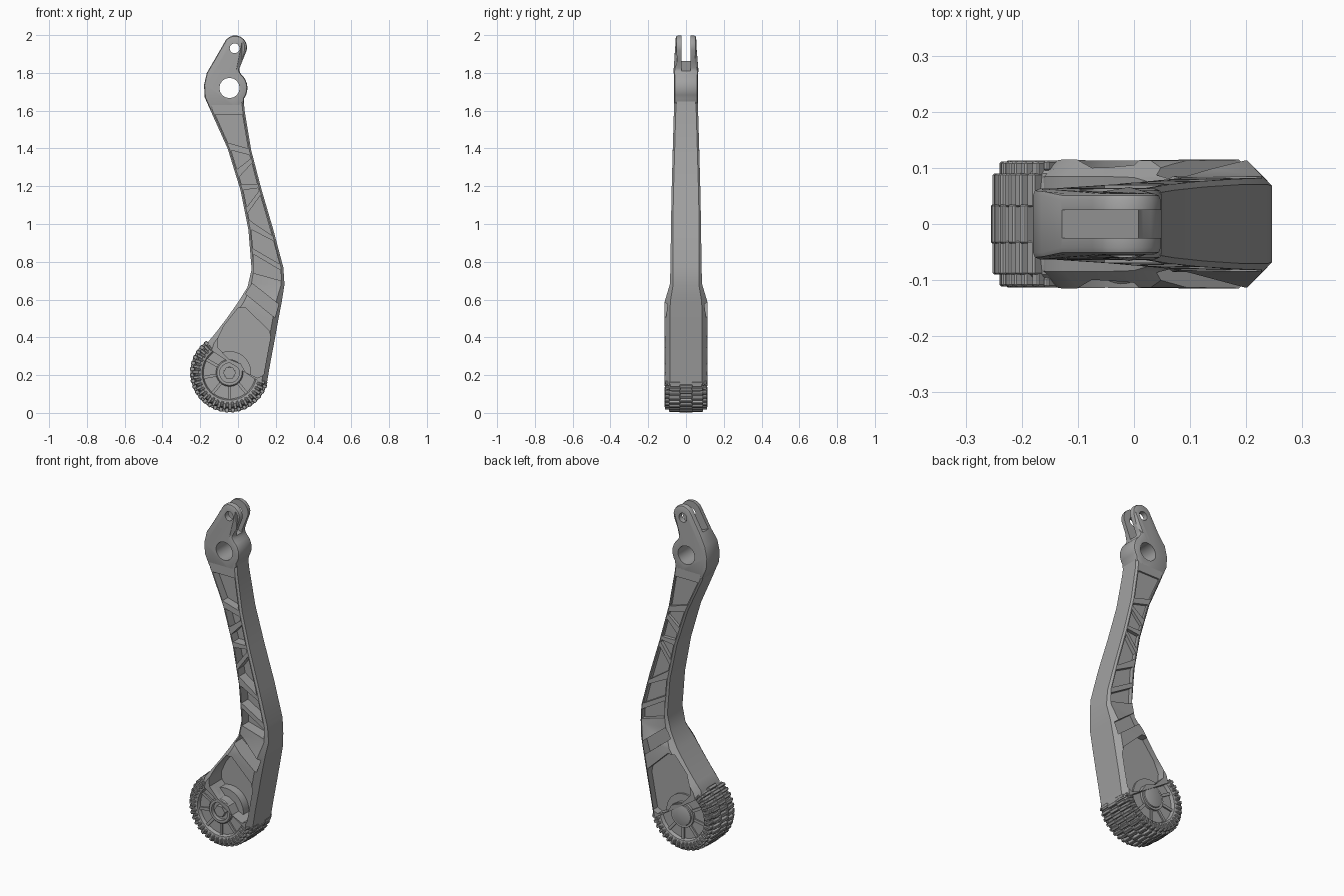
import bpy, bmesh, math
from mathutils import Matrix, Vector

if "Cube" in bpy.data.objects:
    bpy.data.objects.remove(bpy.data.objects["Cube"])

grey = bpy.data.materials.new("mid_grey")
grey.use_nodes = True
COLOUR = (0.36, 0.36, 0.36, 1)
grey.diffuse_color = COLOUR
grey.node_tree.nodes["Principled BSDF"].inputs["Base Color"].default_value = COLOUR
WHEEL = Vector((-0.045, 0, 0.212))
PIVOT = (-0.045, 1.72)
TIP = (-0.015, 1.935)


def finish(name, bm):
    bmesh.ops.recalc_face_normals(bm, faces=bm.faces)
    mesh = bpy.data.meshes.new(name)
    bm.to_mesh(mesh)
    bm.free()
    ob = bpy.data.objects.new(name, mesh)
    bpy.context.collection.objects.link(ob)
    mesh.materials.append(grey)
    return ob


def bridge(bm, rings, closed=False):
    n = len(rings[0])
    pairs = list(zip(rings, rings[1:])) + ([(rings[-1], rings[0])] if closed else [])
    for a, b in pairs:
        for i in range(n):
            bm.faces.new((a[i], a[(i + 1) % n], b[(i + 1) % n], b[i]))
    if not closed:
        bm.faces.new(rings[0])
        bm.faces.new(rings[-1])


def prism(bm, points, y0, y1):
    bridge(bm, [[bm.verts.new((x, y, z)) for x, z in points] for y in (y0, y1)])


def circle(centre, r, n=32, start=0, end=360):
    full = abs(end - start) == 360
    steps = n if full else n - 1
    angles = [math.radians(start + (end - start) * i / steps) for i in range(n)]
    return [(centre[0] + r * math.cos(a), centre[1] + r * math.sin(a)) for a in angles]


def prism_object(name, points, y0, y1):
    bm = bmesh.new()
    prism(bm, points, y0, y1)
    return finish(name, bm)


def apply_modifier(ob, mod):
    bpy.context.view_layer.objects.active = ob
    bpy.ops.object.modifier_apply(modifier=mod.name)


def cut(ob, cutter):
    cutter.hide_render = True
    mod = ob.modifiers.new("cut", 'BOOLEAN')
    mod.object, mod.operation, mod.solver = cutter, 'DIFFERENCE', 'EXACT'
    apply_modifier(ob, mod)


def bevel(ob, width, segments=2):
    mod = ob.modifiers.new("bevel", 'BEVEL')
    mod.width, mod.segments, mod.limit_method = width, segments, 'ANGLE'
    mod.angle_limit = math.radians(50)
    apply_modifier(ob, mod)


# Arm and wheel housing: left x, z, right x, z, half thickness, chamfer
STATIONS = [
    (-0.16, 1.66, 0.03, 1.66, 0.062, 0.012), (-0.145, 1.60, 0.035, 1.60, 0.064, 0.01),
    (-0.055, 1.40, 0.07, 1.39, 0.07, 0.01), (0.013, 1.18, 0.125, 1.18, 0.076, 0.01),
    (0.055, 0.97, 0.187, 0.97, 0.08, 0.01), (0.072, 0.76, 0.24, 0.77, 0.082, 0.012),
    (0.05, 0.665, 0.246, 0.68, 0.086, 0.018), (0.0, 0.585, 0.232, 0.59, 0.113, 0.03),
    (-0.06, 0.50, 0.213, 0.49, 0.115, 0.03), (-0.125, 0.415, 0.193, 0.38, 0.115, 0.03),
    (-0.155, 0.38, 0.172, 0.27, 0.115, 0.03), (-0.165, 0.345, 0.15, 0.14, 0.113, 0.03)]
bm = bmesh.new()
rings = []
for xl, zl, xr, zr, h, c in STATIONS:
    left, right = Vector((xl, 0, zl)), Vector((xr, 0, zr))
    d = (right - left).normalized() * c
    section = [(left, c - h), (left + d, -h), (right - d, -h), (right, c - h),
               (right, h - c), (right - d, h), (left + d, h), (left, h - c)]
    rings.append([bm.verts.new((p.x, y, p.z)) for p, y in section])
bridge(bm, rings)
arm = finish("arm_and_housing", bm)


def edge_x(z, side):
    for a, b in zip(STATIONS, STATIONS[1:]):
        za, zb = a[side + 1], b[side + 1]
        if zb <= z <= za:
            return a[side] + (b[side] - a[side]) * (za - z) / (za - zb)


# Truss pockets: top and bottom z on the left wall, then on the right wall
TRUSS = [(1.58, 1.43, 1.58, 1.40), (1.39, 1.29, 1.365, 1.345), (1.25, 1.21, 1.32, 1.21),
         (1.18, 1.09, 1.19, 1.175), (1.06, 1.02, 1.15, 0.94), (0.97, 0.87, 0.91, 0.79),
         (0.84, 0.74, 0.755, 0.70)]
HOUSING_POCKET = [(0, .555), (.04, .555), (.165, .435), (.172, .40), (.135, .20), (.105, .185),
                  (.04, .215), (.015, .26), (-.05, .285), (-.105, .345), (-.108, .39), (-.075, .46)]
LINK_POCKET = [(.075, .685), (.215, .575), (.195, .505), (.04, .63)]


def truss_cutter(name, y0, y1):
    bm = bmesh.new()
    for lt, lb, rt, rb in TRUSS:
        prism(bm, [(edge_x(lt, 0) + .016, lt), (edge_x(rt, 2) - .016, rt),
                   (edge_x(rb, 2) - .016, rb), (edge_x(lb, 0) + .016, lb)], y0, y1)
    prism(bm, LINK_POCKET, y0, y1)
    return finish(name, bm)


cutters = [truss_cutter("front_truss_cutter", -0.3, -0.02),
           truss_cutter("back_truss_cutter", 0.055, 0.3),
           prism_object("front_housing_cutter", HOUSING_POCKET, -0.3, 0.0),
           prism_object("back_housing_cutter", HOUSING_POCKET, 0.07, 0.3)]
for c in cutters:
    cut(arm, c)

# Pivot head with a forked lug
outline = (circle(TIP, 0.063, 10, -15, 160)
           + [(-0.13, 1.86), (-0.165, 1.80), (-0.18, 1.735), (-0.176, 1.67), (-0.145, 1.60),
              (-0.08, 1.585), (0.0, 1.60), (0.03, 1.64)]
           + circle(PIVOT, 0.095, 8, -35, 50) + [(0.004, 1.815), (0.022, 1.86)])
head = prism_object("pivot_head", outline, -0.063, 0.063)
for v in head.data.vertices:
    if v.co.z > 1.84:
        v.co.y *= 0.86
bevel(head, 0.012)
slot = [(-0.3, 1.93), (0.1, 1.775), (0.1, 2.1), (-0.3, 2.1)]
cutters += [prism_object("fork_slot_cutter", slot, -0.025, 0.025),
            prism_object("pivot_hole_cutter", circle(PIVOT, 0.053), -0.3, 0.3),
            prism_object("lug_hole_cutter", circle((-0.018, 1.93), 0.026, 20), -0.3, 0.3)]
for c in cutters[4:]:
    cut(head, c)
cut(arm, cutters[5])

# Tyre, turned from a half profile of radius and width
half = [(0.19, 0.06), (0.185, 0.09), (0.165, 0.108), (0.145, 0.104), (0.138, 0.085), (0.03, 0.085)]
profile = half + [(r, -y) for r, y in reversed(half)]
bm = bmesh.new()
rings = []
for i in range(64):
    a = math.tau * i / 64
    rings.append([bm.verts.new(WHEEL + Vector((r * math.cos(a), y, r * math.sin(a))))
                  for r, y in profile])
bridge(bm, rings, closed=True)
tyre = finish("tyre", bm)
cut(tyre, cutters[2])
cut(tyre, cutters[3])

# Tread blocks on the exposed part of the tyre
bm = bmesh.new()


def block(angle, radius, y, size):
    m = (Matrix.Translation(WHEEL) @ Matrix.Rotation(-math.radians(angle), 4, 'Y')
         @ Matrix.Translation((radius, y, 0)) @ Matrix.Diagonal((*size, 1)))
    bmesh.ops.create_cube(bm, size=1, matrix=m)


for i in range(24):
    angle = 128 + i * 9.2
    block(angle, 0.194, 0, (0.032, 0.07, 0.019))
    for side in (-1, 1):
        block(angle + 4.6, 0.191, side * 0.06, (0.032, 0.06, 0.018))
        block(angle + 4.6, 0.178, side * 0.096, (0.034, 0.03, 0.016))
        block(angle, 0.168, side * 0.104, (0.03, 0.018, 0.012))
bevel(finish("tread_blocks", bm), 0.003, 1)

# Wheel hub: drum, ring, axle cap and spokes
centre = (WHEEL.x, WHEEL.z)
prism_object("hub_drum", circle(centre, 0.115, 48), -0.05, 0.08)
bm = bmesh.new()
rings = [[bm.verts.new((x, y, z)) for x, z in circle(centre, r, 40)]
         for r, y in ((0.072, 0.1), (0.072, -0.1), (0.066, -0.107), (0.052, -0.107), (0.052, 0.1))]
bridge(bm, rings, closed=True)
finish("hub_ring", bm)
prism_object("axle_cap", circle(centre, 0.034, 6), -0.108, 0.1)
bevel(prism_object("back_hub_cap", circle(centre, 0.06, 32), 0.07, 0.108), 0.008)
bm = bmesh.new()
for i in range(5):
    block(150 + i * 40, 0.105, 0, (0.075, 0.186, 0.016))
finish("wheel_spokes", bm)

for c in cutters:
    bpy.data.objects.remove(c)
for ob in bpy.context.collection.objects:
    if ob.type == 'MESH' and grey.name in ob.data.materials:
        bpy.ops.object.select_all(action='DESELECT')
        ob.select_set(True)
        bpy.context.view_layer.objects.active = ob
        bpy.ops.object.shade_smooth_by_angle(angle=math.radians(30))
